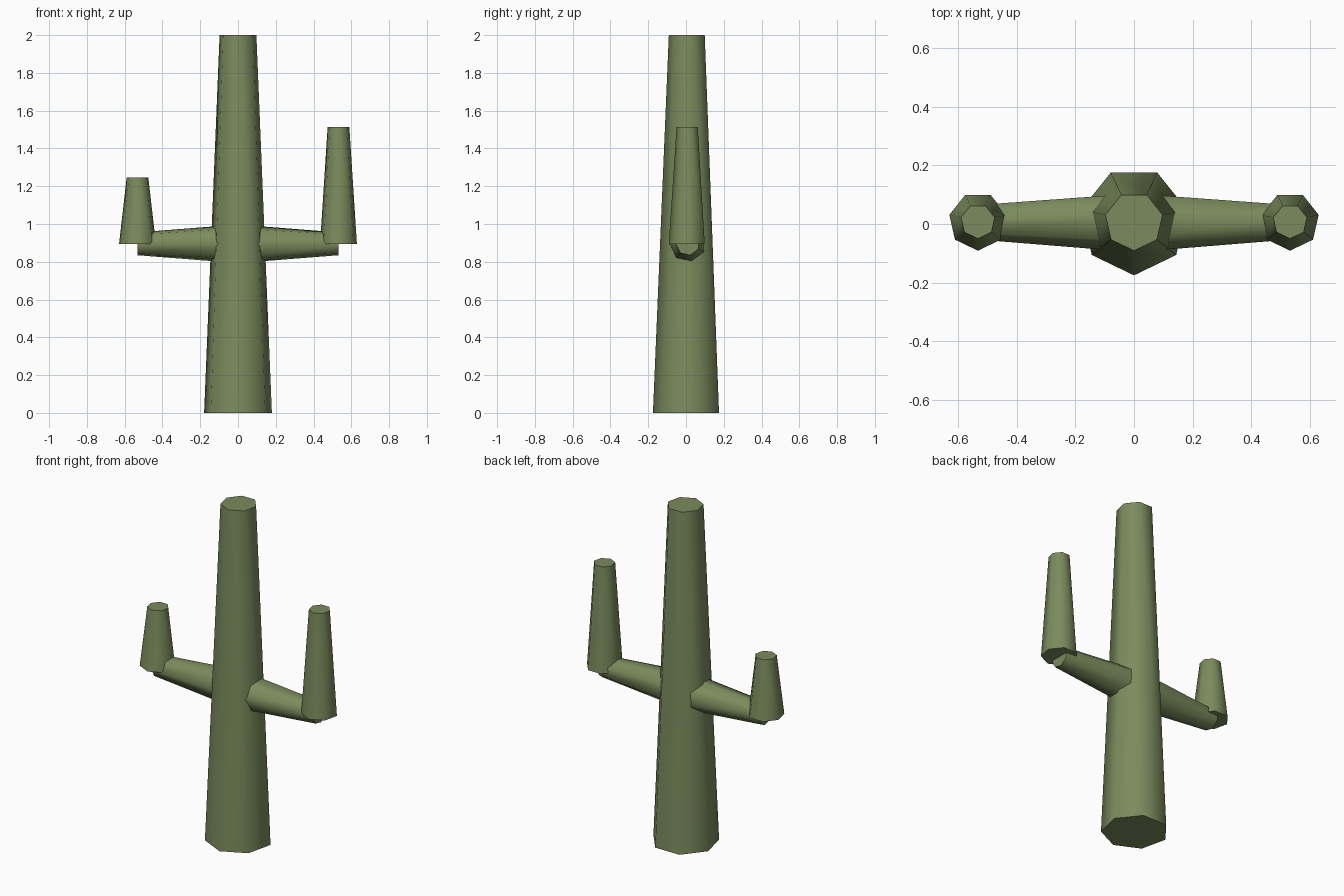
import bpy, bmesh, math
from mathutils import Vector

if "Cube" in bpy.data.objects:
    bpy.data.objects.remove(bpy.data.objects["Cube"])

SIDES = 7
AXIS_Y = 0.009  # seven-sided stems sit slightly behind the box centre

green = bpy.data.materials.new("cactus_green")
green.diffuse_color = (0.2, 0.26, 0.11, 1)
green.use_nodes = True
green.node_tree.nodes["Principled BSDF"].inputs["Base Color"].default_value = green.diffuse_color


def stem(name, start, end, r0, r1):
    """Tapered capped stem with one corner facing the front."""
    start, end = Vector(start), Vector(end)
    front = Vector((0, -1, 0))
    side = front.cross((end - start).normalized())
    bm = bmesh.new()
    rings = []
    for centre, r in ((start, r0), (end, r1)):
        ring = []
        for i in range(SIDES):
            a = math.tau * i / SIDES
            ring.append(bm.verts.new(centre + r * (front * math.cos(a) + side * math.sin(a))))
        rings.append(ring)
    for i in range(SIDES):
        j = (i + 1) % SIDES
        face = bm.faces.new((rings[0][i], rings[0][j], rings[1][j], rings[1][i]))
        face.smooth = True
    # flat caps with sharp rims
    for ring in rings:
        cap = bm.faces.new(ring)
        for edge in cap.edges:
            edge.smooth = False
    bmesh.ops.recalc_face_normals(bm, faces=bm.faces)
    mesh = bpy.data.meshes.new(name)
    bm.to_mesh(mesh)
    bm.free()
    mesh.materials.append(green)
    obj = bpy.data.objects.new(name, mesh)
    bpy.context.collection.objects.link(obj)
    return obj


# Trunk
stem("trunk", (0, AXIS_Y, 0), (0, AXIS_Y, 2), 0.184, 0.1)

# Arms: horizontal branch plus upright tip, different heights
ARM_Z, ARM_X = 0.895, 0.532
for label, s, top in (("left", -1, 1.245), ("right", 1, 1.513)):
    x = s * ARM_X
    stem(label + "_branch", (0, AXIS_Y, ARM_Z), (x, AXIS_Y, ARM_Z), 0.105, 0.062)
    stem(label + "_upright", (x, AXIS_Y, ARM_Z), (x, AXIS_Y, top), 0.1, 0.059)
